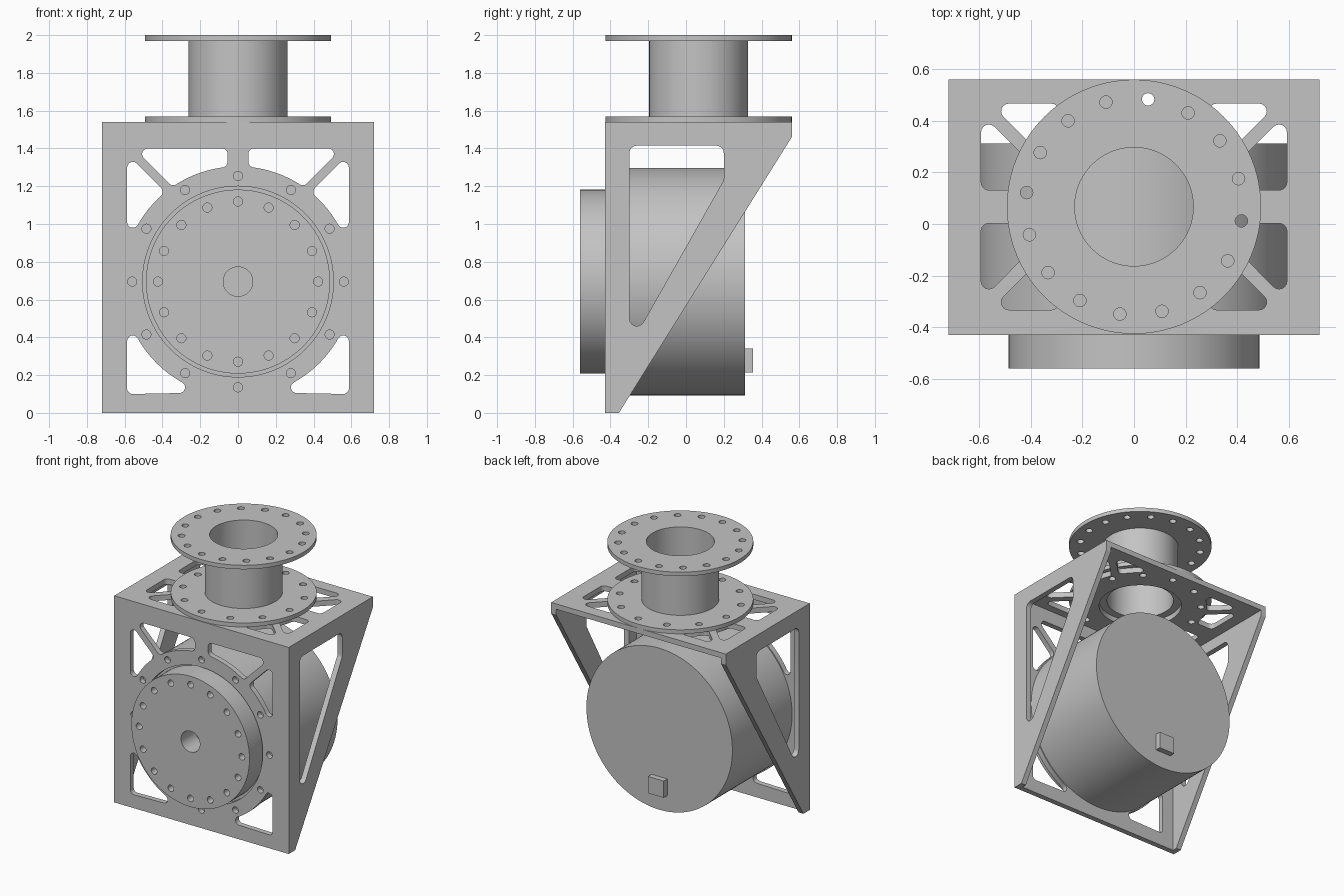
import bpy, bmesh
from math import sin, cos, pi, atan2, radians
from mathutils import Vector, Matrix

if "Cube" in bpy.data.objects:
    bpy.data.objects.remove(bpy.data.objects["Cube"], do_unlink=True)

GREY = (0.55, 0.55, 0.55, 1)
metal = bpy.data.materials.new("grey metal")
metal.use_nodes = True
metal.diffuse_color = GREY
metal.node_tree.nodes["Principled BSDF"].inputs["Base Color"].default_value = GREY

# Profile plane of each extrusion axis
FRAMES = {
    "x": Matrix(((0, 0, 1), (1, 0, 0), (0, 1, 0))),
    "y": Matrix(((1, 0, 0), (0, 0, 1), (0, 1, 0))),
    "z": Matrix.Identity(3),
}


def circle(c, r, n=128):
    return [(c[0] + r * cos(2 * pi * i / n), c[1] + r * sin(2 * pi * i / n)) for i in range(n)]


def rect(x0, y0, x1, y1):
    return [(x0, y0), (x1, y0), (x1, y1), (x0, y1)]


def bolt_holes(c, radius, count, start=0.0, size=0.024):
    """Ring of small round holes."""
    return [circle((c[0] + radius * cos(a), c[1] + radius * sin(a)), size, 24)
            for a in (radians(start) + 2 * pi * i / count for i in range(count))]


def arc(r, p, q, n=14):
    """Arc about the origin from the direction of p to that of q."""
    a, b = atan2(p[1], p[0]), atan2(q[1], q[0])
    return [(r * cos(a + (b - a) * i / n), r * sin(a + (b - a) * i / n)) for i in range(n + 1)]


def rounded(pts, r, steps=6):
    """Grow an outline by r, which gives every convex corner that radius."""
    pts = [Vector(p) for p in pts]
    area = sum(pts[i - 1].cross(pts[i]) for i in range(len(pts)))
    if area < 0:
        pts.reverse()
    out = []
    for i, p in enumerate(pts):
        d0 = (p - pts[i - 1]).normalized()
        d1 = (pts[(i + 1) % len(pts)] - p).normalized()
        turn = atan2(d0.cross(d1), d0.dot(d1))
        a = atan2(-d0.x, d0.y)
        if turn > 0.2:
            angles = [a + turn * k / steps for k in range(steps + 1)]
        else:
            angles = [a + turn / 2]
        out += [(p.x + r * cos(t), p.y + r * sin(t)) for t in angles]
    return out


def mirrored(pts, c, r, signs):
    """Rounded windows, mirrored about the centre c."""
    return [rounded([(c[0] + sx * x, c[1] + sy * y) for x, y in pts], r) for sx, sy in signs]


def plate(name, loops, axis, lo, hi):
    """Extrude an outline with holes along an axis."""
    cu = bpy.data.curves.new(name, "CURVE")
    cu.dimensions = "2D"
    cu.fill_mode = "BOTH"
    cu.extrude = (hi - lo) / 2
    for loop in loops:
        sp = cu.splines.new("POLY")
        sp.points.add(len(loop) - 1)
        for pt, (u, v) in zip(sp.points, loop):
            pt.co = (u, v, 0, 1)
        sp.use_cyclic_u = True
    tmp = bpy.data.objects.new(name + "_profile", cu)
    bpy.context.collection.objects.link(tmp)
    dg = bpy.context.evaluated_depsgraph_get()
    me = bpy.data.meshes.new_from_object(tmp.evaluated_get(dg))
    bpy.data.objects.remove(tmp, do_unlink=True)
    bpy.data.curves.remove(cu)

    bm = bmesh.new()
    bm.from_mesh(me)
    bmesh.ops.translate(bm, verts=bm.verts, vec=(0, 0, (lo + hi) / 2))
    bmesh.ops.transform(bm, matrix=FRAMES[axis].to_4x4(), verts=bm.verts)
    bmesh.ops.remove_doubles(bm, verts=bm.verts, dist=1e-5)
    bmesh.ops.recalc_face_normals(bm, faces=bm.faces)
    bm.to_mesh(me)
    bm.free()
    me.name = name
    me.materials.clear()
    me.materials.append(metal)
    ob = bpy.data.objects.new(name, me)
    bpy.context.collection.objects.link(ob)
    bpy.ops.object.select_all(action="DESELECT")
    ob.select_set(True)
    bpy.context.view_layer.objects.active = ob
    bpy.ops.object.shade_smooth_by_angle(angle=radians(30))
    return ob


W, T, TOP = 0.72, 0.04, 1.54        # half width, sheet thickness, frame height
FRONT, BACK = -0.43, 0.56
HUB = (0, 0.695)                    # drum axis in x, z
NECK = (0, 0.067)                   # neck axis in x, y
SIDES = [(1, 1), (-1, 1)]
QUARTERS = SIDES + [(1, -1), (-1, -1)]

# Front plate: bearing opening, bolt ring and six windows
R = 0.64
low_window = arc(R, (0.31, -0.56), (0.557, -0.315)) + [(0.557, -0.565)]
side_window = arc(R, (0.557, 0.315), (0.4285, 0.475)) + [(0.557, 0.604)]
top_window = arc(R, (0.343, 0.54), (0.085, 0.634)) + [(0.085, 0.675), (0.478, 0.675)]
loops = [rect(-W, 0, W, TOP), circle(HUB, 0.505)] + bolt_holes(HUB, 0.56, 12)
for window in (low_window, side_window, top_window):
    loops += mirrored(window, HUB, 0.03, SIDES)
plate("front_plate", loops, "y", FRONT, FRONT + T)

# Top plate: neck opening, bolt ring and eight windows
R = 0.49
end_window = arc(R, (0.321, 0.37), (0.399, 0.284)) + [(0.485, 0.37)]
flank_window = arc(R, (0.481, 0.095), (0.455, 0.181)) + [(0.563, 0.289), (0.563, 0.095)]
loops = [rect(-W + T, FRONT + T, W - T, BACK), circle(NECK, 0.285)]
loops += bolt_holes(NECK, 0.42, 12, 22.5)
for window in (end_window, flank_window):
    loops += mirrored(window, NECK, 0.03, QUARTERS)
plate("top_plate", loops, "z", TOP - T, TOP)

# Tapered side plates with one window each
outline = [(FRONT + T, 0), (-0.355, 0), (BACK, 1.46), (BACK, TOP), (FRONT + T, TOP)]
opening = rounded([(-0.26, 0.5), (0.16, 1.243), (0.16, 1.375), (-0.26, 1.375)], 0.04)
plate("left_side_plate", [outline, opening], "x", W - T, W)
plate("right_side_plate", [outline, opening], "x", -W, -W + T)

# Drum, its front disc and the rear connector
plate("drum", [circle(HUB, 0.602)], "y", FRONT + T, 0.313)
plate("front_disc", [circle(HUB, 0.487), circle(HUB, 0.078, 48)] + bolt_holes(HUB, 0.424, 16),
      "y", -0.56, FRONT + T)
plate("rear_connector", [rect(-0.065, 0.215, 0.065, 0.34)], "y", 0.313, 0.355)

# Neck tube between two bolted flanges
bore = circle(NECK, 0.23)
plate("lower_flange", [circle(NECK, 0.493), bore] + bolt_holes(NECK, 0.42, 12, 22.5),
      "z", TOP, 1.57)
plate("neck_tube", [circle(NECK, 0.262), bore], "z", 1.57, 1.97)
plate("upper_flange", [circle(NECK, 0.493), bore] + bolt_holes(NECK, 0.42, 16, 15),
      "z", 1.97, 2.0)
